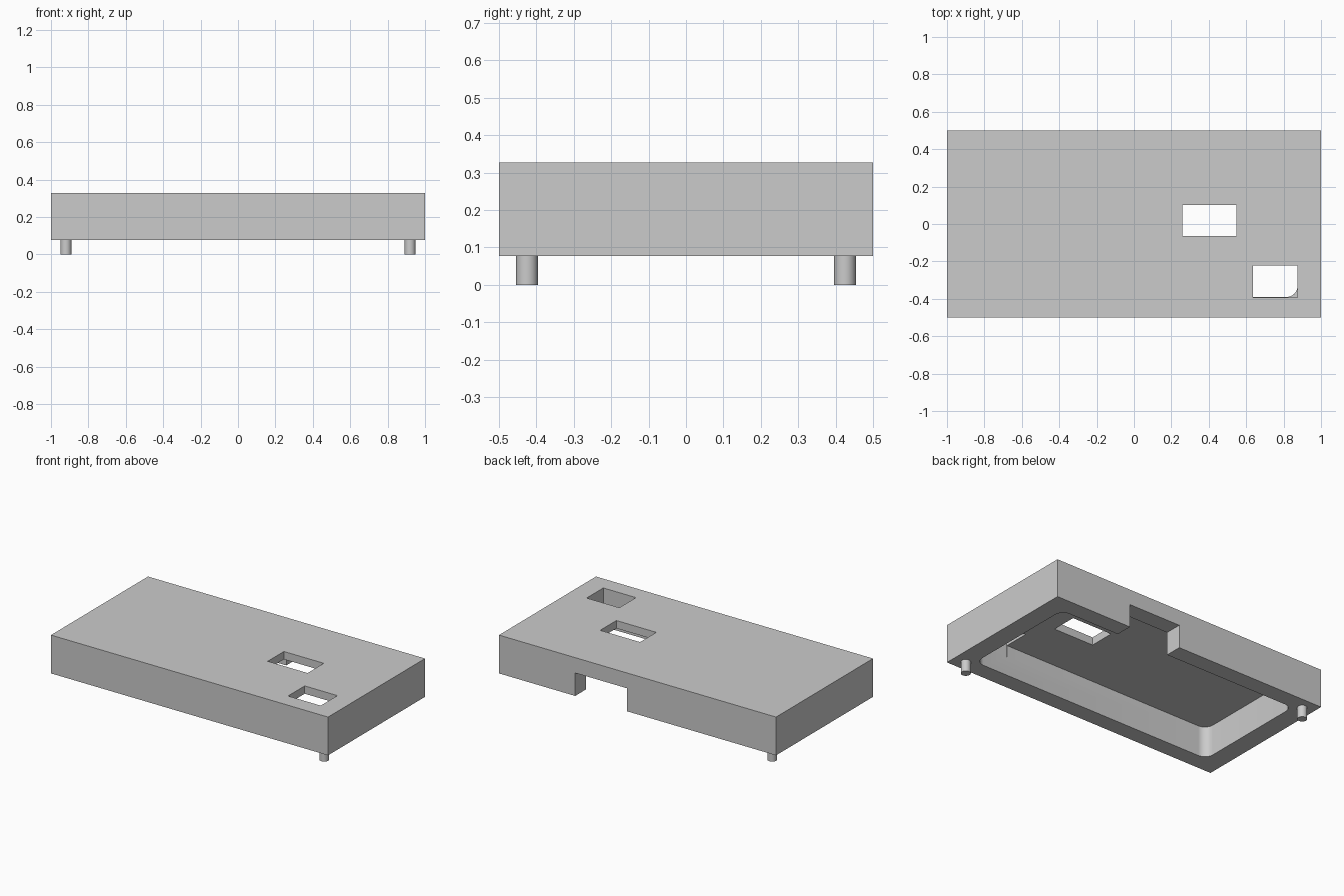
import bpy
import bmesh
import math
from mathutils import Matrix, Vector

default = bpy.data.objects.get("Cube")
if default:
    bpy.data.objects.remove(default, do_unlink=True)

BASE, TOP = 0.077, 0.327      # underside and top of the case
CEILING = 0.276               # inside of the roof
NOTCH_TOP = 0.227

grey = bpy.data.materials.new("plain grey")
grey.use_nodes = True
colour = (0.6, 0.6, 0.6, 1)
grey.diffuse_color = colour
grey.node_tree.nodes["Principled BSDF"].inputs["Base Color"].default_value = colour


def add_object(name, bm):
    mesh = bpy.data.meshes.new(name)
    bm.to_mesh(mesh)
    bm.free()
    mesh.materials.append(grey)
    obj = bpy.data.objects.new(name, mesh)
    bpy.context.collection.objects.link(obj)
    return obj


def box(name, low, high, corner=0):
    """Box between two corners, with optional rounded upright edges."""
    low, high = Vector(low), Vector(high)
    bm = bmesh.new()
    size = Matrix.Diagonal((high - low).to_4d())
    bmesh.ops.create_cube(bm, size=1, matrix=Matrix.Translation((low + high) / 2) @ size)
    if corner:
        upright = [e for e in bm.edges
                   if abs(e.verts[0].co.z - e.verts[1].co.z) > 0.01]
        bmesh.ops.bevel(bm, geom=upright, offset=corner, segments=10,
                        profile=0.5, affect='EDGES')
    return add_object(name, bm)


def activate(obj):
    bpy.ops.object.select_all(action='DESELECT')
    obj.select_set(True)
    bpy.context.view_layer.objects.active = obj


def cut(target, cutter):
    mod = target.modifiers.new("cut", 'BOOLEAN')
    mod.operation = 'DIFFERENCE'
    mod.solver = 'EXACT'
    mod.object = cutter
    activate(target)
    bpy.ops.object.modifier_apply(modifier=mod.name)
    bpy.data.objects.remove(cutter, do_unlink=True)


# Case: hollow from below, two roof windows, and a notch through the back wall
case = box("case", (-1, -0.5, BASE), (1, 0.5, TOP))
cut(case, box("cavity_cutter", (-0.875, -0.39, 0), (0.875, 0.39, CEILING), 0.06))
cut(case, box("middle_window_cutter", (0.26, -0.065, 0.2), (0.548, 0.102, 0.4)))
cut(case, box("corner_window_cutter", (0.637, -0.394, 0.2), (0.873, -0.222, 0.4)))
cut(case, box("notch_cutter", (0.076, 0.35, 0), (0.45, 0.6, NOTCH_TOP)))
activate(case)
bpy.ops.object.shade_smooth_by_angle(angle=math.radians(30))

# Locating pegs on two opposite corners
for name, side in (("front_left_peg", 1), ("back_right_peg", -1)):
    bm = bmesh.new()
    bmesh.ops.create_cone(bm, cap_ends=True, segments=32, radius1=0.029,
                          radius2=0.029, depth=BASE,
                          matrix=Matrix.Translation((0.92 * side, -0.425 * side, BASE / 2)))
    activate(add_object(name, bm))
    bpy.ops.object.shade_smooth_by_angle(angle=math.radians(30))
